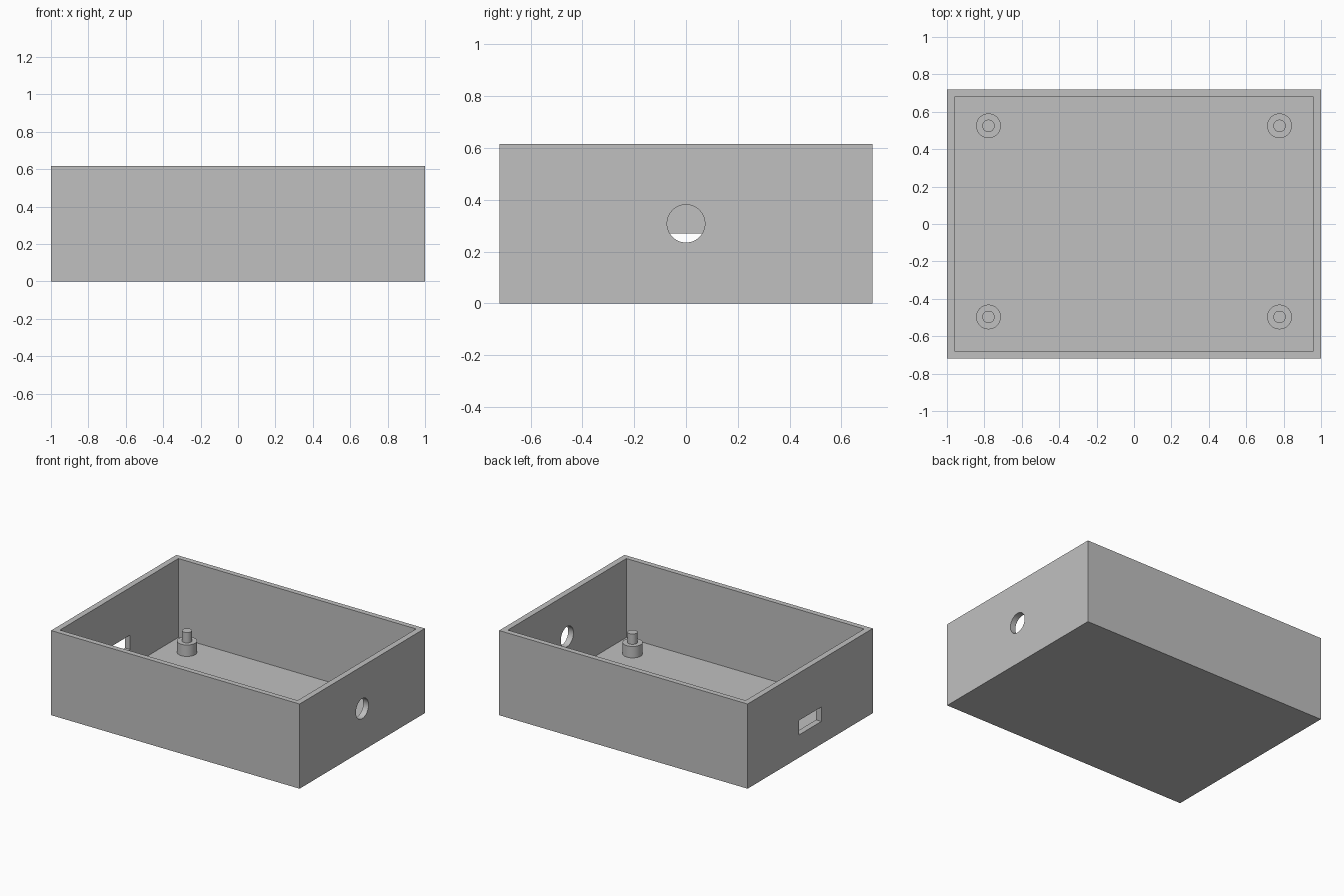
import bpy
from math import radians, pi

if "Cube" in bpy.data.objects:
    bpy.data.objects.remove(bpy.data.objects["Cube"], do_unlink=True)

# Overall sizes
LENGTH, WIDTH, HEIGHT = 2.0, 1.44, 0.616
WALL_X, WALL_Y, FLOOR = 0.043, 0.039, 0.042

grey = bpy.data.materials.new("plain grey")
grey.use_nodes = True
colour = (0.53, 0.53, 0.53, 1)
grey.diffuse_color = colour
grey.node_tree.nodes["Principled BSDF"].inputs["Base Color"].default_value = colour


def finish(name):
    obj = bpy.context.object
    obj.name = name
    obj.data.materials.append(grey)
    bpy.ops.object.transform_apply(location=False, rotation=True, scale=True)
    return obj


def block(name, size, centre):
    bpy.ops.mesh.primitive_cube_add(size=1, location=centre)
    bpy.context.object.scale = size
    return finish(name)


def rod(name, radius, depth, centre, rotation=(0, 0, 0)):
    bpy.ops.mesh.primitive_cylinder_add(vertices=64, radius=radius, depth=depth,
                                        location=centre, rotation=rotation)
    obj = finish(name)
    bpy.ops.object.shade_smooth_by_angle(angle=radians(30))
    return obj


def cut(target, cutter):
    cutter.hide_render = True
    mod = target.modifiers.new("cut", 'BOOLEAN')
    mod.operation = 'DIFFERENCE'
    mod.solver = 'EXACT'
    mod.object = cutter
    bpy.ops.object.select_all(action='DESELECT')
    target.select_set(True)
    bpy.context.view_layer.objects.active = target
    bpy.ops.object.modifier_apply(modifier=mod.name)
    bpy.data.objects.remove(cutter, do_unlink=True)


# Open tray
tray = block("tray", (LENGTH, WIDTH, HEIGHT), (0, 0, HEIGHT / 2))
cut(tray, block("cavity", (LENGTH - 2 * WALL_X, WIDTH - 2 * WALL_Y, HEIGHT),
                (0, 0, FLOOR + HEIGHT / 2)))

# Round cable hole in one end, rectangular port in the other
cut(tray, rod("cable_hole", 0.073, 0.2, (LENGTH / 2, 0, HEIGHT / 2), (0, pi / 2, 0)))
cut(tray, block("port_hole", (0.2, 0.255, 0.105), (-LENGTH / 2, 0, 0.218)))
bpy.ops.object.shade_smooth_by_angle(angle=radians(30))

# Corner standoffs, each with a locating pin
BASE, PIN = 0.083, 0.075
for end, x in (("left", 0.778), ("right", -0.778)):
    for side, y in (("front", -0.497), ("back", 0.525)):
        rod(f"standoff_{side}_{end}", 0.066, BASE, (x, y, FLOOR + BASE / 2))
        rod(f"pin_{side}_{end}", 0.033, PIN, (x, y, FLOOR + BASE + PIN / 2))
